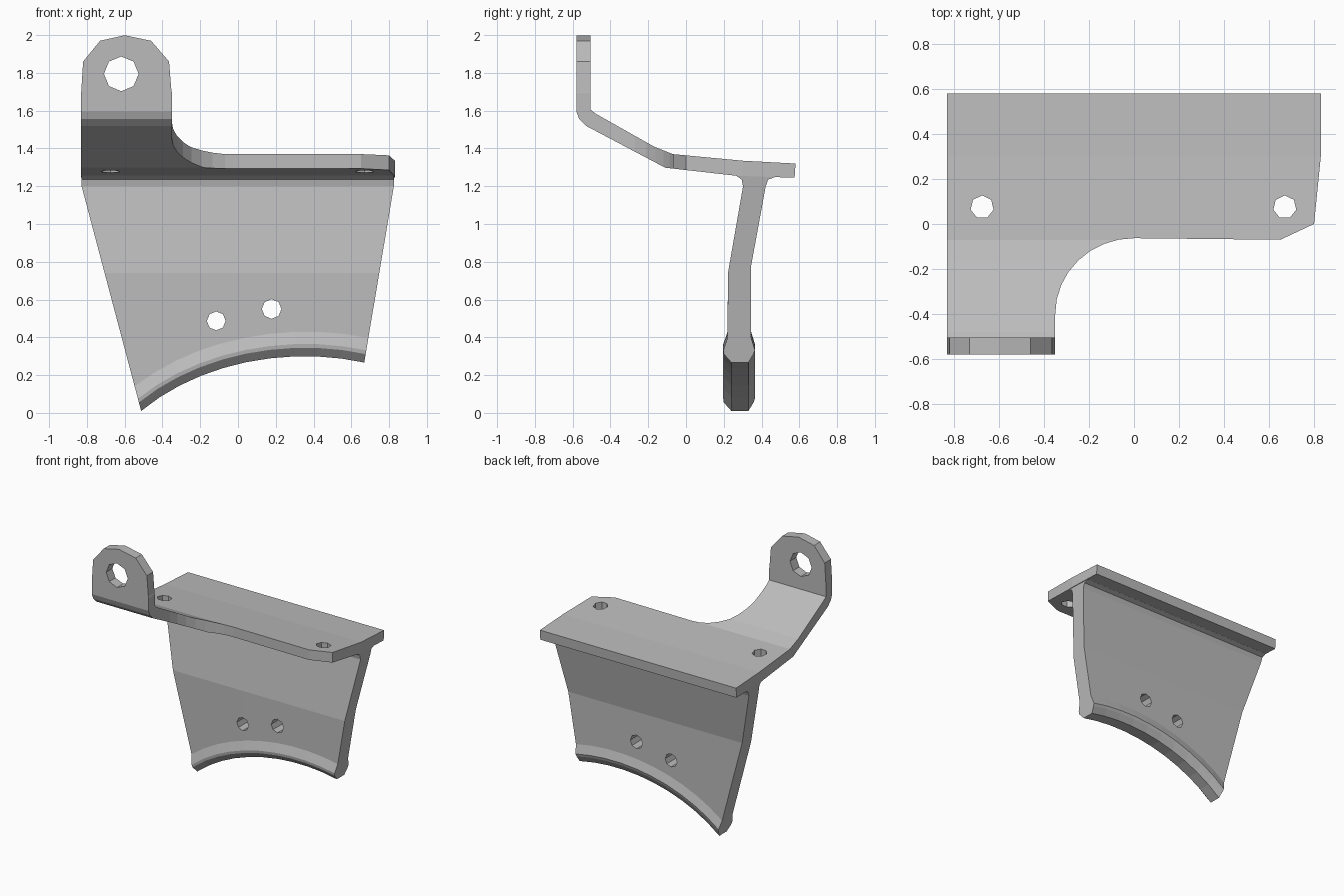
import bpy, bmesh, math
from mathutils import Vector

if "Cube" in bpy.data.objects:
    bpy.data.objects.remove(bpy.data.objects["Cube"], do_unlink=True)

grey = bpy.data.materials.new("plain grey")
grey.use_nodes = True
colour = (0.5, 0.5, 0.5, 1)
grey.diffuse_color = colour
grey.node_tree.nodes["Principled BSDF"].inputs["Base Color"].default_value = colour


def loft(name, sections):
    """Join equal-length closed sections and cap both ends."""
    bm = bmesh.new()
    rings = [[bm.verts.new(p) for p in s] for s in sections]
    n = len(rings[0])
    for a, b in zip(rings, rings[1:]):
        for i in range(n):
            j = (i + 1) % n
            bm.faces.new((a[i], a[j], b[j], b[i]))
    bm.faces.new(rings[0])
    bm.faces.new(rings[-1])
    bmesh.ops.recalc_face_normals(bm, faces=bm.faces)
    mesh = bpy.data.meshes.new(name)
    bm.to_mesh(mesh)
    bm.free()
    mesh.materials.append(grey)
    obj = bpy.data.objects.new(name, mesh)
    bpy.context.collection.objects.link(obj)
    return obj


def prism(name, outline, axis, lo, hi):
    """Extrude a 2D outline along one axis."""
    def place(p, d):
        c = list(p)
        c.insert("xyz".index(axis), d)
        return Vector(c)
    return loft(name, [[place(p, d) for p in outline] for d in (lo, hi)])


def combine(obj, other, operation):
    """Apply a boolean and drop the helper."""
    mod = obj.modifiers.new(operation.lower(), "BOOLEAN")
    mod.operation, mod.object, mod.solver = operation, other, "EXACT"
    bpy.context.view_layer.objects.active = obj
    bpy.ops.object.modifier_apply(modifier=mod.name)
    bpy.data.objects.remove(other, do_unlink=True)


def drill(obj, centre, radius, sides, axis):
    ring = [(centre[0] + radius * math.sin(math.tau * i / sides),
             centre[1] + radius * math.cos(math.tau * i / sides)) for i in range(sides)]
    combine(obj, prism("hole_cutter", ring, axis, -3, 3), "DIFFERENCE")


# Bent plate: side profile trimmed by its plan and its front outline
side = [(-.58, 2), (-.505, 2), (-.505, 1.605), (-.48, 1.585), (-.17, 1.41), (-.07, 1.37),
        (.3, 1.335), (.58, 1.32), (.575, 1.245), (.27, 1.255), (-.11, 1.298),
        (-.53, 1.52), (-.565, 1.555), (-.58, 1.595)]
plate = prism("bent_plate", side, "x", -.9, .9)

corner = [(-.35 + .35 * (1 - math.cos(a)), -.4 + .337 * math.sin(a))
          for a in (math.pi / 2 * i / 8 for i in range(9))]
plan = [(-.83, -.7), (-.35, -.7)] + corner + [
    (.65, -.07), (.8, 0), (.83, .3), (.83, .7), (-.83, .7)]
combine(plate, prism("plan_trim", plan, "z", 1, 2.2), "INTERSECT")

front = [(-.9, 1), (-.9, 1.6), (-.83, 1.7), (-.82, 1.86), (-.73, 1.97), (-.6, 1.999),
         (-.46, 1.97), (-.365, 1.86), (-.352, 1.7), (-.3, 1.6), (.9, 1.6), (.9, 1)]
combine(plate, prism("tab_trim", front, "y", -1, 1), "INTERSECT")
drill(plate, (-.618, 1.795), .092, 8, "y")
for x in (-.675, .67):
    drill(plate, (x, .075), .052, 7, "z")


# Web: tapered wall with a thickened lip along its arched lower edge
def web_section(t):
    base = .3 - .37 * (-.885 + 1.185 * t) ** 2
    yz = [(.24, base), (.2, base + .045), (.197, base + .065), (.22, base + .13),
          (.222, .74), (.302, 1.2), (.295, 1.235), (.265, 1.256), (.265, 1.28),
          (.47, 1.28), (.47, 1.248), (.435, 1.235), (.422, 1.2), (.345, .78),
          (.345, base + .13), (.365, base + .065), (.358, base + .045), (.33, base)]
    points = []
    for y, z in yz:
        drop = max(0, 1.2 - z)
        left, right = -.828 + .265 * drop, .825 - .168 * drop
        points.append((left + (right - left) * t, y, z))
    return points


web = loft("web", [web_section(i / 10) for i in range(11)])
drill(web, (-.115, .487), .05, 8, "y")
drill(web, (.178, .55), .052, 8, "y")

# One solid bracket
combine(plate, web, "UNION")
plate.name = "bracket"
